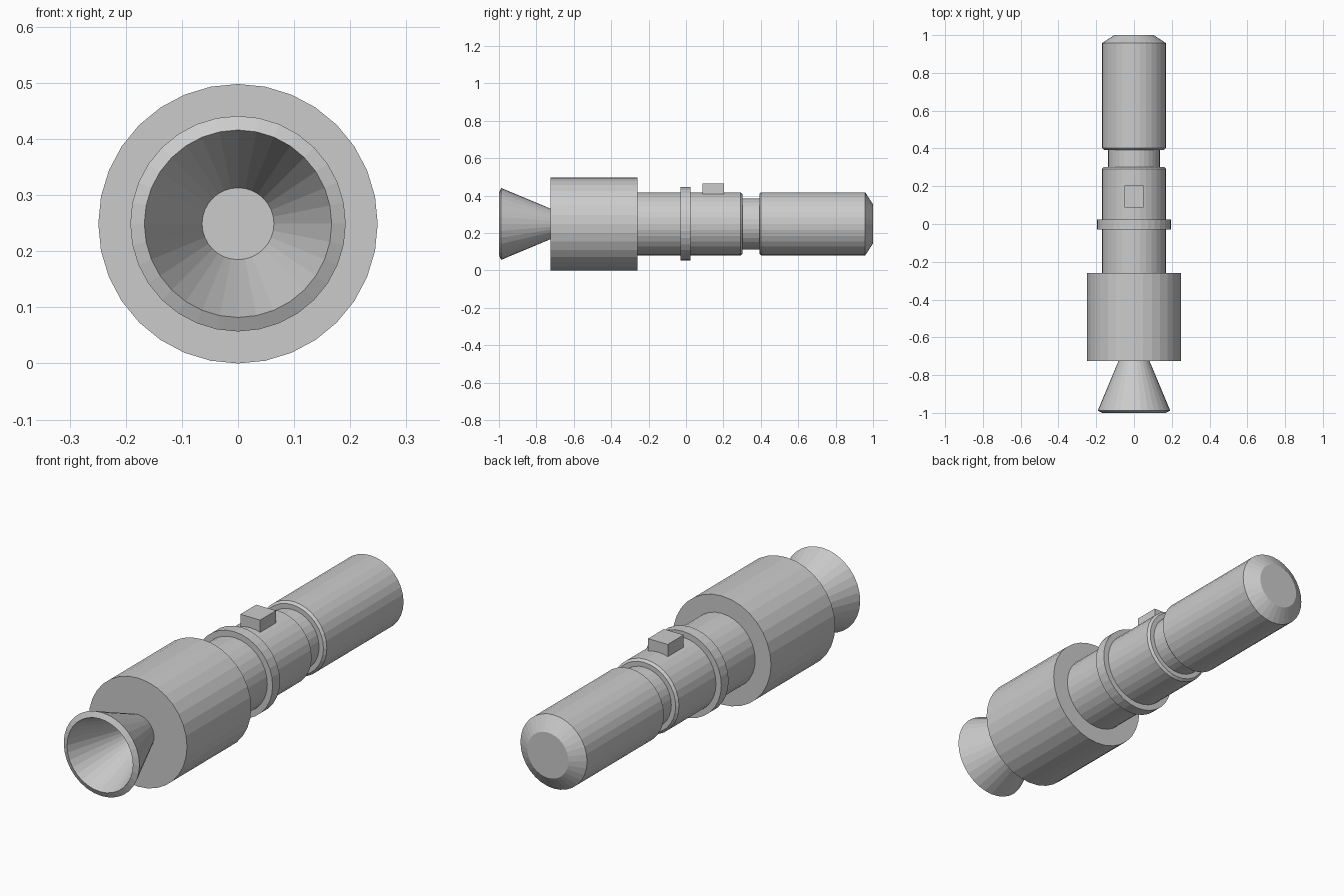
import bpy, bmesh
from math import sin, cos, pi

if "Cube" in bpy.data.objects:
    bpy.data.objects.remove(bpy.data.objects["Cube"])

SIDES = 32
AXIS_Z = 0.249


def lathe(name, profile, closed=False):
    """Spin (y, radius) points around the long axis; open profiles get flat end caps."""
    bm = bmesh.new()
    rings = []
    for y, r in profile:
        rings.append([bm.verts.new((r * sin(2 * pi * i / SIDES), y,
                                    AXIS_Z + r * cos(2 * pi * i / SIDES)))
                      for i in range(SIDES)])
    pairs = list(zip(rings, rings[1:]))
    if closed:
        pairs.append((rings[-1], rings[0]))
    else:
        bm.faces.new(rings[0])
        bm.faces.new(rings[-1])
    for a, b in pairs:
        for i in range(SIDES):
            j = (i + 1) % SIDES
            bm.faces.new((a[i], a[j], b[j], b[i]))
    bmesh.ops.recalc_face_normals(bm, faces=bm.faces)
    mesh = bpy.data.meshes.new(name)
    bm.to_mesh(mesh)
    bm.free()
    obj = bpy.data.objects.new(name, mesh)
    bpy.context.collection.objects.link(obj)
    return obj


# Flared hollow nozzle with a sloped rim
lathe("nozzle", [(-0.725, 0.082), (-0.988, 0.192), (-1.0, 0.167), (-0.725, 0.064)], closed=True)

# Wide front drum
lathe("drum", [(-0.725, 0.249), (-0.26, 0.249)])

# Main tube, narrow neck and rear grip with chamfered end
lathe("body", [(-0.26, 0.169), (0.292, 0.169), (0.302, 0.159), (0.302, 0.137),
               (0.392, 0.137), (0.392, 0.159), (0.402, 0.169),
               (0.958, 0.169), (1.0, 0.104)])

# Raised collar
lathe("collar", [(-0.029, 0.196), (0.024, 0.196), (0.024, 0.169), (-0.029, 0.169)], closed=True)

# Push button on top
bpy.ops.mesh.primitive_cube_add(size=1, location=(0, 0.146, 0.437))
button = bpy.context.object
button.name = "button"
button.scale = (0.1, 0.115, 0.058)
